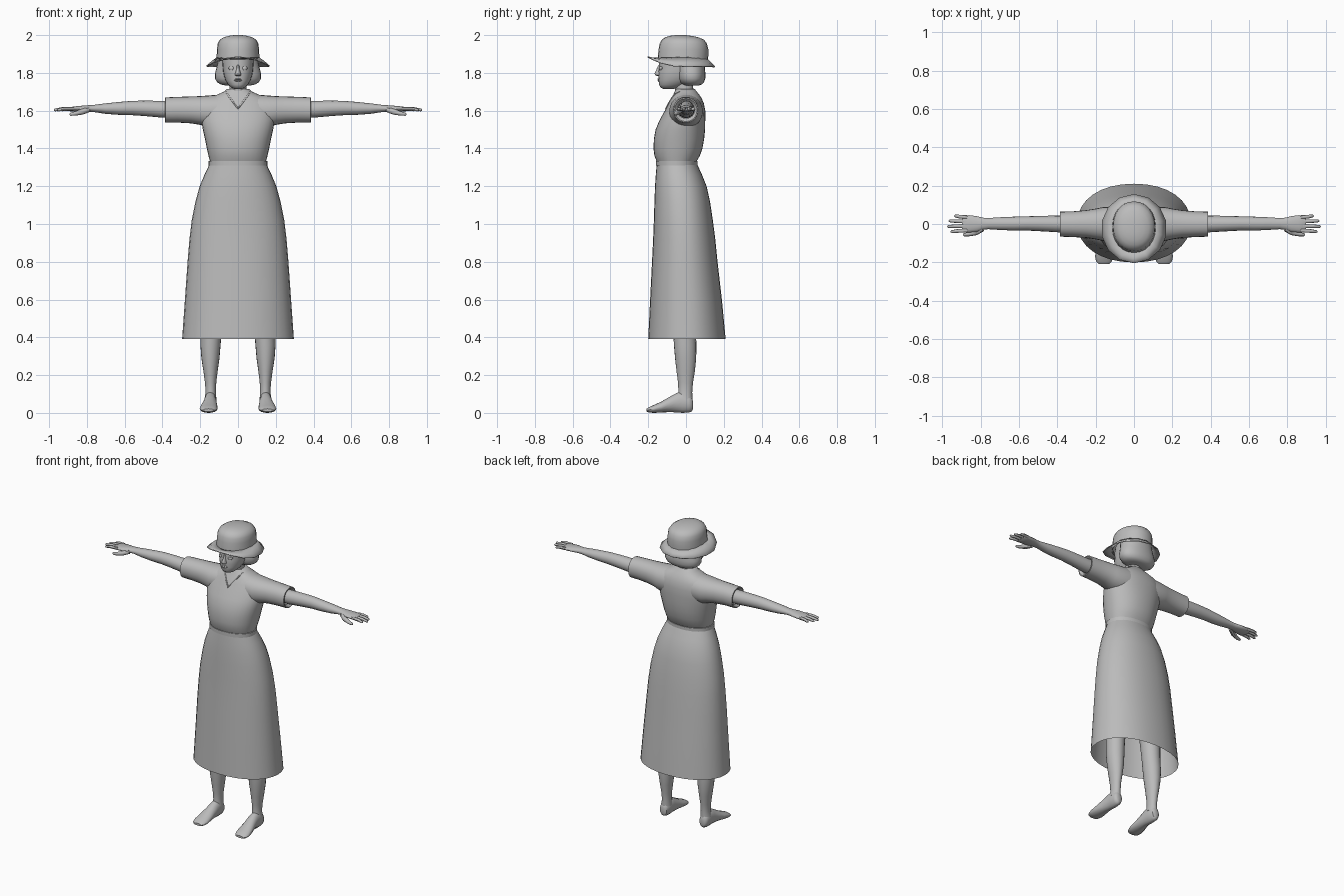
import bpy, math
from mathutils import Vector
from mathutils.bvhtree import BVHTree

grey = bpy.data.materials.new("plain_grey")
grey.diffuse_color = (0.5, 0.5, 0.5, 1)


def finish(name, me, mirror=False, angle=45):
    me.materials.clear()
    me.materials.append(grey)
    me.shade_smooth()
    me.set_sharp_from_angle(angle=math.radians(angle))
    ob = bpy.data.objects.new(name, me)
    bpy.context.collection.objects.link(ob)
    if mirror:
        ob.modifiers.new("mirror", 'MIRROR').use_mirror_merge = False
    return ob


def skin_rings(name, rings, caps=(True, True), mirror=False, angle=45, flip=False):
    """Bridge equal-length rings of points into one surface."""
    n = len(rings[0])
    verts = [p for r in rings for p in r]
    faces = []
    for k in range(len(rings) - 1):
        for i in range(n):
            j = (i + 1) % n
            faces.append((k * n + i, k * n + j, (k + 1) * n + j, (k + 1) * n + i))
    if caps[0]:
        faces.append(tuple(reversed(range(n))))
    if caps[1]:
        faces.append(tuple(range(len(verts) - n, len(verts))))
    if flip:
        faces = [tuple(reversed(f)) for f in faces]
    me = bpy.data.meshes.new(name)
    me.from_pydata(verts, [], faces)
    me.update()
    return finish(name, me, mirror, angle)


def loft(name, axis, rows, n=24, p=2.0, **kw):
    """rows: (position on axis, min a, max a, min b, max b)."""
    rings = []
    for pos, a0, a1, b0, b1 in rows:
        ring = []
        for i in range(n):
            t = 2 * math.pi * i / n
            c, s = math.cos(t), math.sin(t)
            a = (a0 + a1) / 2 + (a1 - a0) / 2 * math.copysign(abs(c) ** (2 / p), c)
            b = (b0 + b1) / 2 + (b1 - b0) / 2 * math.copysign(abs(s) ** (2 / p), s)
            ring.append({'x': (pos, a, b), 'y': (a, pos, b), 'z': (a, b, pos)}[axis])
        rings.append(ring)
    return skin_rings(name, rings, flip=(axis == 'y'), **kw)


def upright(name, rows, **kw):
    """Symmetric body part: rows (z, half width, front y, back y)."""
    return loft(name, 'z', [(z, -w, w, f, b) for z, w, f, b in rows], **kw)


def tube(name, pts, radii, mirror=False):
    cu = bpy.data.curves.new(name, 'CURVE')
    cu.dimensions = '3D'
    cu.bevel_depth, cu.bevel_resolution, cu.use_fill_caps = 1.0, 2, True
    sp = cu.splines.new('POLY')
    sp.points.add(len(pts) - 1)
    for q, co, r in zip(sp.points, pts, radii):
        q.co, q.radius = (*co, 1), r
    tmp = bpy.data.objects.new(name + "_path", cu)
    bpy.context.collection.objects.link(tmp)
    dg = bpy.context.evaluated_depsgraph_get()
    me = bpy.data.meshes.new_from_object(tmp.evaluated_get(dg))
    bpy.data.objects.remove(tmp)
    return finish(name, me, mirror)


# Dress: open skirt, belt, bodice
upright("skirt", [(0.39, .296, -.20, .21), (0.6, .281, -.19, .19), (0.8, .267, -.18, .167),
                  (0.92, .257, -.174, .155), (1.02, .245, -.17, .142), (1.12, .225, -.167, .127),
                  (1.2, .203, -.164, .109), (1.26, .178, -.16, .085), (1.315, .152, -.155, .06)],
        n=32, p=2.15, caps=(False, False))
upright("belt", [(1.308, .150, -.152, .056), (1.309, .155, -.16, .061),
                 (1.334, .155, -.16, .061), (1.335, .146, -.15, .055)], n=32, p=2.15)
torso = upright("bodice", [(1.33, .148, -.155, .055), (1.36, .156, -.167, .073),
                           (1.40, .165, -.172, .087), (1.45, .175, -.170, .096),
                           (1.50, .186, -.161, .101), (1.55, .195, -.140, .102),
                           (1.60, .197, -.112, .102), (1.64, .185, -.092, .094),
                           (1.667, .155, -.077, .082), (1.685, .110, -.067, .070),
                           (1.70, .076, -.060, .058), (1.715, .058, -.053, .046)], n=32, p=2.2)

# Short sleeves with a folded-in hem
loft("sleeve", 'x', [(.10, -.088, .09, 1.51, 1.685), (.16, -.088, .088, 1.512, 1.68),
                     (.20, -.08, .08, 1.525, 1.677), (.25, -.072, .072, 1.533, 1.675),
                     (.32, -.068, .066, 1.537, 1.673), (.385, -.066, .064, 1.537, 1.67),
                     (.386, -.06, .058, 1.543, 1.664), (.37, -.045, .045, 1.56, 1.65)],
     p=2.15, caps=(False, False), mirror=True)

# Neckline: thin V trim laid on the bodice front
bvh = BVHTree.FromPolygons([v.co for v in torso.data.vertices],
                           [p.vertices for p in torso.data.polygons])
trim = []
for i in range(-8, 9):
    x = .066 * i / 8
    hit = bvh.ray_cast(Vector((x, -1, 1.61 + .09 * abs(i) / 8)), Vector((0, 1, 0)))[0]
    if hit:
        trim.append(hit)
tube("neckline_trim", trim, [.004] * len(trim))

# Bare arms and hands
loft("arm", 'x', [(.30, -.045, .045, 1.56, 1.652), (.40, -.043, .044, 1.563, 1.652),
                  (.50, -.037, .042, 1.572, 1.653), (.56, -.034, .04, 1.576, 1.652),
                  (.63, -.034, .038, 1.578, 1.646), (.70, -.031, .035, 1.583, 1.639),
                  (.76, -.027, .031, 1.592, 1.631), (.79, -.030, .033, 1.593, 1.629),
                  (.82, -.041, .041, 1.593, 1.627), (.86, -.044, .046, 1.594, 1.623),
                  (.89, -.040, .043, 1.597, 1.619), (.898, -.034, .037, 1.602, 1.614)],
     n=16, mirror=True)
for name, y0, y1, tip in [("index_finger", -.033, -.04, .957), ("middle_finger", -.010, -.013, .975),
                          ("ring_finger", .014, .016, .966), ("little_finger", .035, .042, .938)]:
    mid = .87 + (tip - .87) * .6
    tube(name, [(.87, y0, 1.61), (mid, (y0 + y1) / 2, 1.609), (tip - .007, y1, 1.604), (tip, y1, 1.603)],
         [.0105, .0095, .0075, .003], mirror=True)
tube("thumb", [(.79, -.025, 1.606), (.825, -.044, 1.594), (.865, -.054, 1.584), (.887, -.056, 1.581),
               (.893, -.056, 1.581)], [.014, .015, .011, .008, .003], mirror=True)

# Legs and feet
loft("leg", 'z', [(.07, .114, .178, -.045, .034), (.11, .117, .171, -.04, .033),
                  (.16, .115, .175, -.042, .037), (.22, .108, .183, -.05, .047),
                  (.29, .098, .194, -.058, .054), (.36, .092, .199, -.064, .055),
                  (.45, .085, .197, -.068, .052), (.55, .075, .197, -.075, .055),
                  (.95, .01, .19, -.10, .09)], n=20, mirror=True)
loft("foot", 'y', [(.037, .136, .160, .02, .06), (.031, .122, .172, .008, .085),
                   (.015, .116, .178, .002, .10), (-.02, .114, .179, 0, .115),
                   (-.05, .113, .180, .003, .105), (-.09, .111, .188, .004, .083),
                   (-.13, .108, .198, .002, .06), (-.17, .108, .203, 0, .042),
                   (-.195, .116, .198, .002, .031), (-.208, .128, .185, .007, .022)],
     n=16, mirror=True)

# Neck and head
upright("neck", [(1.66, .052, -.05, .058), (1.70, .047, -.056, .042),
                 (1.74, .045, -.063, .035), (1.79, .045, -.06, .04)], n=20)
upright("head", [(1.716, .022, -.122, -.06), (1.722, .036, -.134, -.035), (1.737, .052, -.143, -.005),
                 (1.76, .066, -.145, .03), (1.785, .074, -.146, .05), (1.81, .079, -.146, .065),
                 (1.835, .081, -.141, .08), (1.86, .083, -.143, .08), (1.90, .08, -.135, .08)], p=2.2)
upright("nose", [(1.842, .007, -.146, -.12), (1.815, .010, -.158, -.12), (1.797, .015, -.167, -.12),
                 (1.788, .017, -.163, -.12), (1.783, .011, -.151, -.12)][::-1], n=12)
upright("lips", [(1.754, .010, -.147, -.13), (1.759, .020, -.151, -.13), (1.763, .024, -.148, -.125),
                 (1.767, .020, -.152, -.13), (1.771, .010, -.148, -.13)], n=12)
loft("eyelid", 'z', [(1.815, .022, .043, -.14, -.12), (1.821, .017, .049, -.142, -.115),
                     (1.827, .016, .050, -.142, -.115), (1.833, .022, .044, -.139, -.12)],
     n=12, mirror=True)

# Rounded bob of hair
upright("hair", [(1.733, .062, -.005, .065), (1.738, .09, -.02, .083), (1.75, .110, -.035, .095),
                 (1.77, .122, -.045, .102), (1.795, .122, -.048, .103), (1.82, .116, -.05, .10),
                 (1.85, .108, -.055, .098), (1.88, .104, -.06, .095)], p=2.2)

# Hat: crown and drooping brim
upright("hat_crown", [(1.868, .114, -.15, .117), (1.89, .113, -.149, .118), (1.925, .111, -.145, .118),
                      (1.955, .108, -.14, .111), (1.975, .097, -.129, .096), (1.988, .077, -.11, .068),
                      (1.996, .05, -.086, .03), (2.0, .02, -.055, -.005)], p=2.1, caps=(False, True))
brim = []
for rx, ry, cy, front, side, back in [(.172, .180, -.024, 1.888, 1.836, 1.834),
                                      (.143, .157, -.020, 1.882, 1.862, 1.851),
                                      (.112, .132, -.016, 1.878, 1.885, 1.874)]:
    ring = []
    for i in range(14):
        t = 2 * math.pi * (i + .5) / 14
        s = math.sin(t)
        z = side + ((front if s < 0 else back) - side) * s * s
        ring.append((rx * math.cos(t), cy + ry * s, z))
    brim.append(ring)
hat_brim = skin_rings("hat_brim", brim, caps=(False, False))
solid = hat_brim.modifiers.new("thickness", 'SOLIDIFY')
solid.thickness, solid.offset = .006, -1
